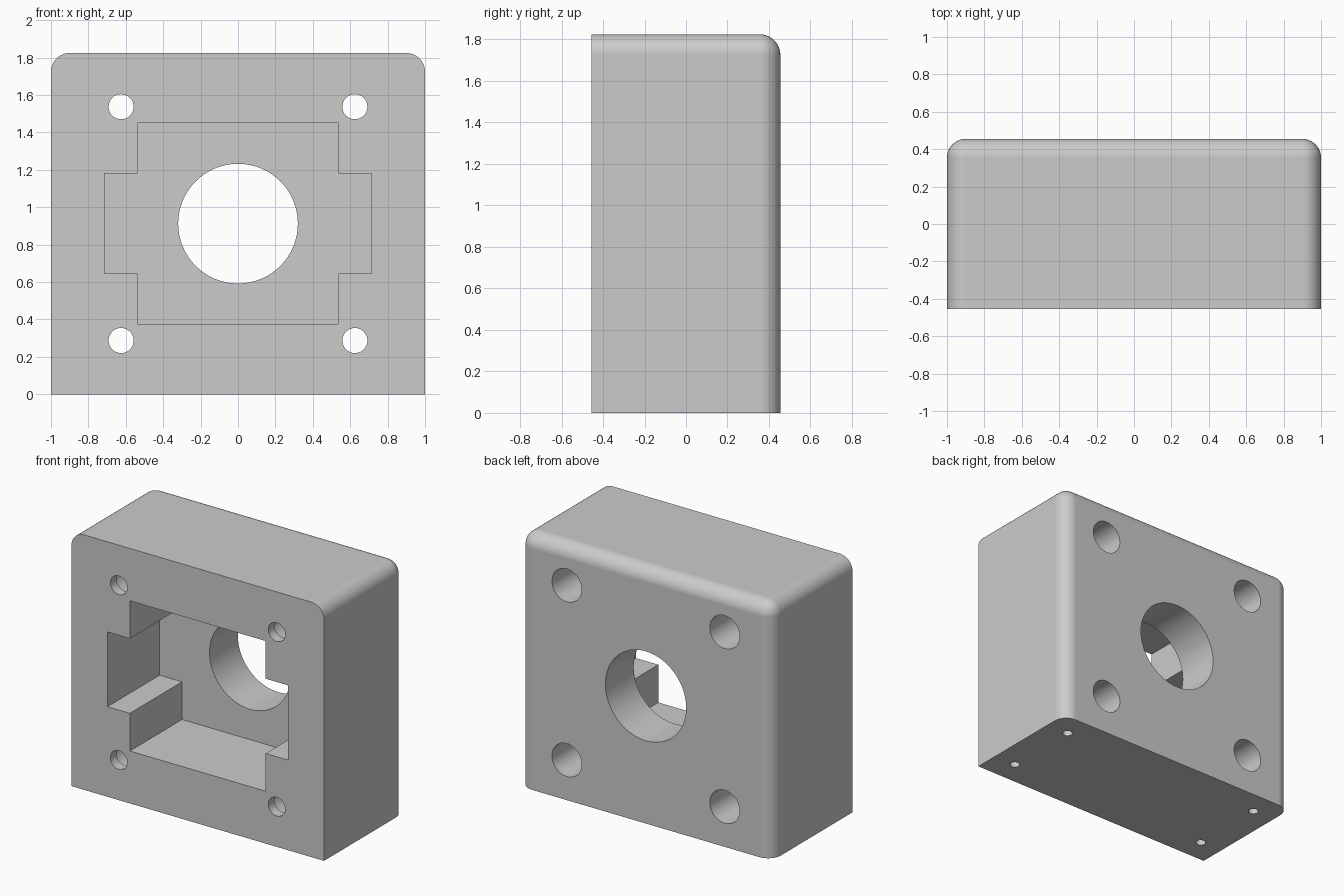
import bpy, bmesh
from math import radians
from mathutils import Matrix, Vector

if "Cube" in bpy.data.objects:
    bpy.data.objects.remove(bpy.data.objects["Cube"], do_unlink=True)

W, D, H, R = 1.0, 0.455, 1.825, 0.1      # half width, half depth, height, fillet
MID = H / 2
FLOOR = 0.135                            # y of the pocket floor

grey = bpy.data.materials.new("plain_grey")
grey.use_nodes = True
grey.diffuse_color = (0.6, 0.6, 0.6, 1)
grey.node_tree.nodes["Principled BSDF"].inputs["Base Color"].default_value = (0.6, 0.6, 0.6, 1)


def add_object(name, bm):
    bmesh.ops.recalc_face_normals(bm, faces=bm.faces)
    mesh = bpy.data.meshes.new(name)
    bm.to_mesh(mesh)
    bm.free()
    mesh.materials.append(grey)
    ob = bpy.data.objects.new(name, mesh)
    bpy.context.collection.objects.link(ob)
    return ob


def cylinder(name, radius, start, end, sides):
    start, end = Vector(start), Vector(end)
    axis = end - start
    turn = axis.to_track_quat('Z', 'Y').to_matrix().to_4x4()
    bm = bmesh.new()
    bmesh.ops.create_cone(bm, cap_ends=True, segments=sides, radius1=radius, radius2=radius,
                          depth=axis.length, matrix=Matrix.Translation((start + end) / 2) @ turn)
    return add_object(name, bm)


# Block, filleted on the back and top corners but square at the front and base
bm = bmesh.new()
bmesh.ops.create_cube(bm, size=1, matrix=Matrix.Translation((0, 0, MID)) @ Matrix.Diagonal((2 * W, 2 * D, H, 1)))


def is_rounded(edge):
    a, b = (v.co for v in edge.verts)
    m = (a + b) / 2
    back, top, side = m.y > D - 0.01, m.z > H - 0.01, abs(m.x) > W - 0.01
    return (back and top) or (back and side) or (top and side)


bmesh.ops.bevel(bm, geom=[e for e in bm.edges if is_rounded(e)], offset=R,
                segments=10, profile=0.5, affect='EDGES')
block = add_object("housing_block", bm)

# Cross-shaped front pocket
quarter = [(0.715, 0.2675), (0.5375, 0.2675), (0.5375, 0.5375)]
half = quarter + [(-x, z) for x, z in reversed(quarter)]
outline = half + [(-x, -z) for x, z in half]
bm = bmesh.new()
face = bm.faces.new([bm.verts.new((x, -D - 0.1, MID + z)) for x, z in outline])
wall = bmesh.ops.extrude_face_region(bm, geom=[face])
bmesh.ops.translate(bm, vec=(0, FLOOR + D + 0.1, 0),
                    verts=[v for v in wall["geom"] if isinstance(v, bmesh.types.BMVert)])
cutters = [add_object("pocket_cutter", bm)]

# Centre opening
cutters.append(cylinder("centre_cutter", 0.32, (0, FLOOR - 0.1, MID), (0, D + 0.1, MID), 64))

# Screw holes with wide bores from the back, and blind pilot holes in the base
for sx in (-1, 1):
    for s in (-1, 1):
        x, z = sx * 0.625, MID + s * 0.625
        cutters.append(cylinder("screw_cutter", 0.067, (x, -D - 0.1, z), (x, 0, z), 32))
        cutters.append(cylinder("bore_cutter", 0.118, (x, -D + 0.07, z), (x, D + 0.1, z), 40))
        px, py = sx * 0.825, s * 0.278
        cutters.append(cylinder("pilot_cutter", 0.034, (px, py, -0.1), (px, py, 0.3), 24))

# Cut, then bake the result and drop the cutters
for c in cutters:
    c.hide_render = True
    mod = block.modifiers.new(c.name, 'BOOLEAN')
    mod.operation, mod.solver, mod.object = 'DIFFERENCE', 'EXACT', c
bpy.context.view_layer.update()
evaluated = block.evaluated_get(bpy.context.evaluated_depsgraph_get())
baked = bpy.data.meshes.new_from_object(evaluated)
block.modifiers.clear()
block.data = baked
baked.materials.clear()
baked.materials.append(grey)
for c in cutters:
    bpy.data.objects.remove(c, do_unlink=True)

# Smooth fillets and bores, crisp flat faces
bpy.ops.object.select_all(action='DESELECT')
block.select_set(True)
bpy.context.view_layer.objects.active = block
bpy.ops.object.shade_smooth_by_angle(angle=radians(30))
block.modifiers.new("flat_face_normals", 'WEIGHTED_NORMAL').keep_sharp = True
